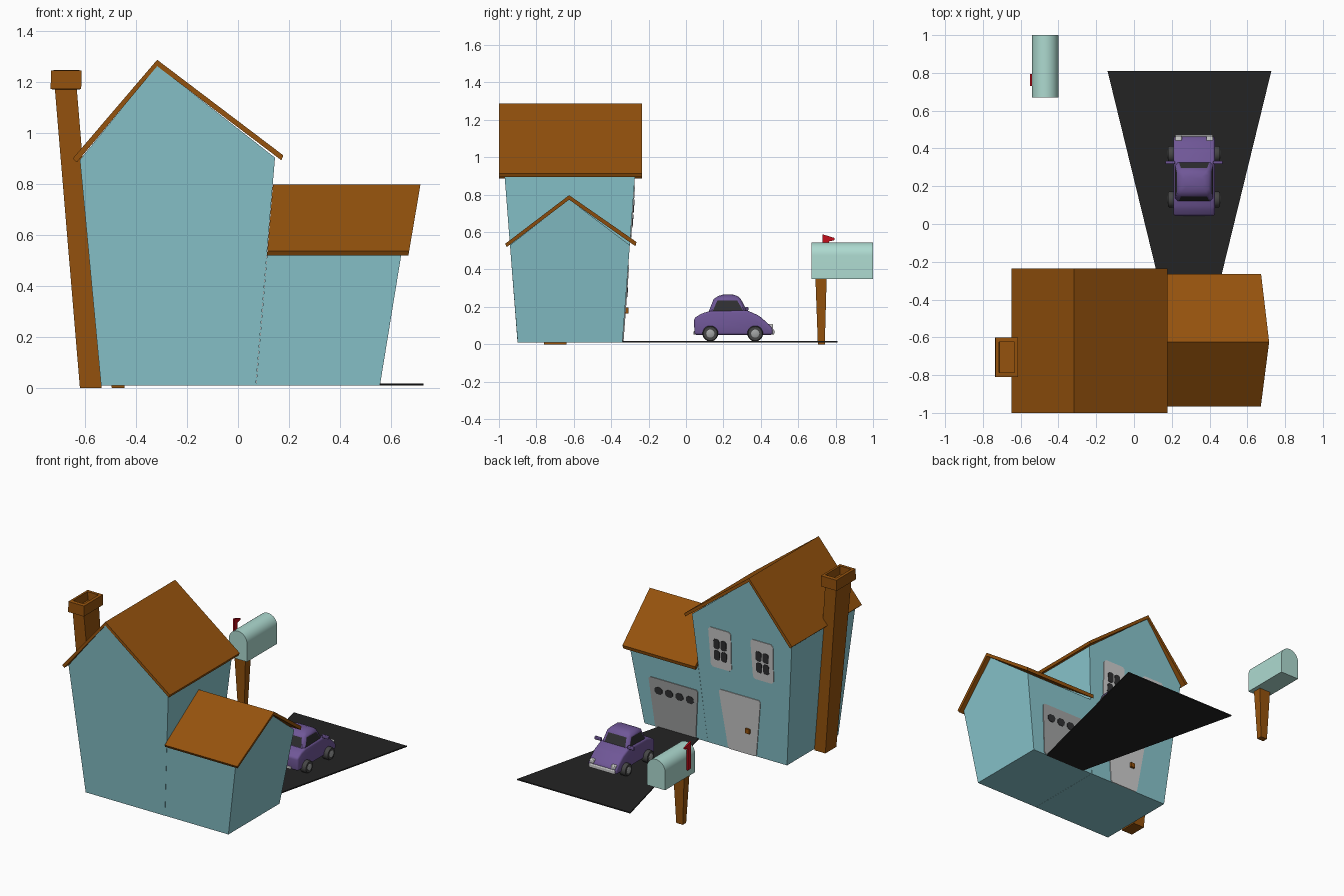
import bpy, bmesh, math

if "Cube" in bpy.data.objects:
    bpy.data.objects.remove(bpy.data.objects["Cube"])


def material(name, r, g, b):
    m = bpy.data.materials.new(name)
    m.diffuse_color = (r, g, b, 1)
    m.use_nodes = True
    m.node_tree.nodes["Principled BSDF"].inputs["Base Color"].default_value = m.diffuse_color
    return m


WALL = material("wall_teal", 0.25, 0.56, 0.61)
BROWN = material("roof_brown", 0.30, 0.085, 0.004)
ASPHALT = material("asphalt", 0.017, 0.017, 0.017)
PURPLE = material("car_purple", 0.16, 0.095, 0.31)
MINT = material("mailbox_mint", 0.42, 0.70, 0.63)
LIGHT = material("light_grey", 0.62, 0.62, 0.62)
GREY = material("mid_grey", 0.36, 0.37, 0.37)
RED = material("flag_red", 0.55, 0.004, 0.01)
DARK = material("dark_glass", 0.03, 0.03, 0.032)
TYRE = material("tyre_grey", 0.06, 0.06, 0.06)


def loft(name, rings, *mats, inset=None, bevel=0, smooth=None):
    """Skin equal-sized rings of points and cap both ends."""
    bm = bmesh.new()
    rows = [[bm.verts.new(p) for p in ring] for ring in rings]
    n = len(rows[0])
    for a, b in zip(rows, rows[1:]):
        for i in range(n):
            bm.faces.new((a[i], a[(i + 1) % n], b[(i + 1) % n], b[i]))
    bm.faces.new(rows[0][::-1])
    bm.faces.new(rows[-1])
    bmesh.ops.recalc_face_normals(bm, faces=bm.faces)
    if bevel:
        bmesh.ops.bevel(bm, geom=bm.edges[:], offset=bevel, segments=3,
                        profile=0.5, affect='EDGES')
    if inset:
        # broad faces in a height band receive a second colour
        faces = [f for f in bm.faces if inset[0] < f.calc_center_median().z < inset[1]
                 and f.calc_area() > inset[2]]
        bmesh.ops.inset_individual(bm, faces=faces, thickness=0.009)
        for f in faces:
            f.material_index = 1
    me = bpy.data.meshes.new(name)
    bm.to_mesh(me)
    bm.free()
    for m in mats:
        me.materials.append(m)
    ob = bpy.data.objects.new(name, me)
    bpy.context.collection.objects.link(ob)
    if smooth:
        bpy.ops.object.select_all(action='DESELECT')
        ob.select_set(True)
        bpy.context.view_layer.objects.active = ob
        bpy.ops.object.shade_smooth_by_angle(angle=math.radians(smooth))
    return ob


def rect(x0, x1, y0, y1, z):
    return [(x0, y0, z), (x1, y0, z), (x1, y1, z), (x0, y1, z)]


def box(name, x0, x1, y0, y1, z0, z1, mat, **kw):
    return loft(name, [rect(x0, x1, y0, y1, z0), rect(x0, x1, y0, y1, z1)], mat, **kw)


# Leaning wall planes
def door_side(z): return -0.34 + 0.0746 * z
def plain_side(z): return -0.90 - 0.0776 * z
def main_right(z): return 0.07 + 0.084 * z
def garage_right(z): return 0.555 + 0.163 * z


# Main house and its roof
gable = [(-0.537, 0.01), (0.07, 0.01), (0.145, 0.903), (-0.317, 1.265), (-0.62, 0.895)]
loft("main_house", [[(x, f(z), z) for x, z in gable] for f in (plain_side, door_side)], WALL)
roof = [(-0.648, 0.900), (-0.317, 1.287), (0.178, 0.912),
        (0.170, 0.893), (-0.317, 1.262), (-0.632, 0.885)]
loft("main_roof", [[(x, y, z) for x, z in roof] for y in (-1.0, -0.235)], BROWN)

# Garage and its roof
gable = [(plain_side(0), 0.01), (door_side(0), 0.01), (door_side(0.53), 0.53),
         (-0.625, 0.775), (plain_side(0.53), 0.53)]
loft("garage", [[(f(z), y, z) for y, z in gable] for f in (main_right, garage_right)], WALL)
roof = [(-0.967, 0.537), (-0.625, 0.797), (-0.265, 0.547),
        (-0.270, 0.524), (-0.625, 0.773), (-0.958, 0.520)]
loft("garage_roof", [[(f(z), y, z) for y, z in roof]
                     for f in (main_right, lambda z: 0.67 + 0.17 * (z - 0.53))], BROWN)

# Leaning chimney with a hollow cap
loft("chimney", [rect(-0.620, -0.535, -0.76, -0.64, 0.0),
                 rect(-0.718, -0.632, -0.785, -0.62, 1.17),
                 rect(-0.735, -0.615, -0.81, -0.60, 1.172),
                 rect(-0.733, -0.613, -0.81, -0.60, 1.245),
                 rect(-0.715, -0.632, -0.785, -0.625, 1.247),
                 rect(-0.713, -0.632, -0.785, -0.625, 1.19)], BROWN)


# Doors and windows as thin plates on the driveway wall
def plate(name, pts, mat, depth=0.005):
    loft(name, [[(x, door_side(z) + d, z) for x, z in pts] for d in (-0.002, depth)], mat)


def panel(cx, cz, w, h, c=0.0, flare=0.0):
    """Chamfered rectangle, optionally wider at the top."""
    w, h = w / 2, h / 2
    base = [(-w + c, -h), (w - c, -h), (w, -h + c), (w, h - c),
            (w - c, h), (-w + c, h), (-w, h - c), (-w, -h + c)]
    return [(cx + x * (1 + flare * z / h), cz + z) for x, z in base]


plate("front_door", panel(-0.197, 0.215, 0.268, 0.41, 0.012, 0.20), LIGHT)
box("door_knob", -0.268, -0.236, -0.33, -0.308, 0.165, 0.197, BROWN)
plate("garage_door", panel(0.315, 0.187, 0.345, 0.35, 0.012, 0.10), GREY)
for i in range(4):
    plate("garage_window_%d" % i, panel(0.19 + i * 0.08, 0.278, 0.058, 0.05, 0.014), DARK, 0.008)
for n, cx in enumerate((-0.065, -0.388)):
    plate("window_frame_%d" % n, panel(cx, 0.71, 0.165, 0.28, 0.015, 0.05), LIGHT)
    for i, (sx, sz) in enumerate(((-1, -1), (1, -1), (-1, 1), (1, 1))):
        plate("window_pane_%d_%d" % (n, i),
              panel(cx + sx * 0.027, 0.70 + sz * 0.04, 0.044, 0.07, 0.01), DARK, 0.008)

# Driveway
drive = [(0.142, -0.345), (0.445, -0.345), (0.727, 0.81), (-0.14, 0.81)]
loft("driveway", [[(x, y, z) for x, y in drive] for z in (0.009, 0.017)], ASPHALT)

# Mailbox: arched box, tapered post, flag
arch = [(-0.54, 0.35), (-0.40, 0.35)] + [
    (-0.47 + 0.07 * math.cos(math.pi * i / 16), 0.475 + 0.07 * math.sin(math.pi * i / 16))
    for i in range(17)]
loft("mailbox", [[(x, y, z) for x, z in arch] for y in (0.67, 1.0)], MINT, smooth=30)
loft("mailbox_post", [rect(-0.495, -0.445, 0.705, 0.742, 0.0),
                      rect(-0.512, -0.428, 0.692, 0.752, 0.352)], BROWN)
flag = [(0.73, 0.40), (0.765, 0.40), (0.765, 0.55), (0.795, 0.557), (0.795, 0.568), (0.73, 0.588)]
loft("mailbox_flag", [[(x, y, z) for y, z in flag] for x in (-0.55, -0.539)], RED)

# Car body
CX = 0.318
side = [(0.045, 0.05), (0.043, 0.14), (0.085, 0.165), (0.13, 0.178), (0.325, 0.182),
        (0.39, 0.153), (0.44, 0.11), (0.464, 0.085), (0.464, 0.05)]
loft("car_body", [[(CX + s * 0.11, y, z) for y, z in side] for s in (-1, 1)],
     PURPLE, bevel=0.013, smooth=50)


# Car cabin: chamfered rings, with windows inset in the tall band
def ring(z, y0, y1, w, c=0.015):
    return [(CX - w + c, y0, z), (CX + w - c, y0, z), (CX + w, y0 + c, z), (CX + w, y1 - c, z),
            (CX + w - c, y1, z), (CX - w + c, y1, z), (CX - w, y1 - c, z), (CX - w, y0 + c, z)]


loft("car_cabin", [ring(0.15, 0.115, 0.335, 0.103), ring(0.172, 0.120, 0.33, 0.102),
                   ring(0.242, 0.148, 0.293, 0.09), ring(0.258, 0.172, 0.275, 0.077),
                   ring(0.266, 0.20, 0.25, 0.055)],
     PURPLE, DARK, inset=(0.18, 0.235, 0.004), smooth=40)

# Bumpers and headlights
box("front_bumper", CX - 0.10, CX + 0.10, 0.445, 0.472, 0.052, 0.08, LIGHT, bevel=0.006)
box("rear_bumper", CX - 0.06, CX + 0.06, 0.040, 0.055, 0.052, 0.07, LIGHT, bevel=0.004)


# Round parts lying along x
def disc(name, x0, x1, y, z, r, mat):
    turns = [2 * math.pi * i / 20 for i in range(20)]
    e = (x1 - x0) * 0.15
    loft(name, [[(x, y + q * math.cos(a), z + q * math.sin(a)) for a in turns]
                for x, q in ((x0, r * 0.88), (x0 + e, r), (x1 - e, r), (x1, r * 0.88))],
         mat, smooth=35)


# Wheels, hubs, mirrors and lamps on both sides
for s, tag in ((-1, "left"), (1, "right")):
    for y, end in ((0.13, "rear"), (0.37, "front")):
        disc("%s_%s_wheel" % (end, tag), CX + s * 0.09, CX + s * 0.138, y, 0.057, 0.042, TYRE)
        disc("%s_%s_hub" % (end, tag), CX + s * 0.13, CX + s * 0.141, y, 0.057, 0.022, GREY)
    xs = sorted((CX + s * 0.10, CX + s * 0.152))
    box("%s_mirror" % tag, *xs, 0.317, 0.333, 0.178, 0.20, PURPLE, bevel=0.005)
    xs = sorted((CX + s * 0.065, CX + s * 0.1))
    box("%s_headlight" % tag, *xs, 0.435, 0.466, 0.082, 0.108, LIGHT, bevel=0.006)
